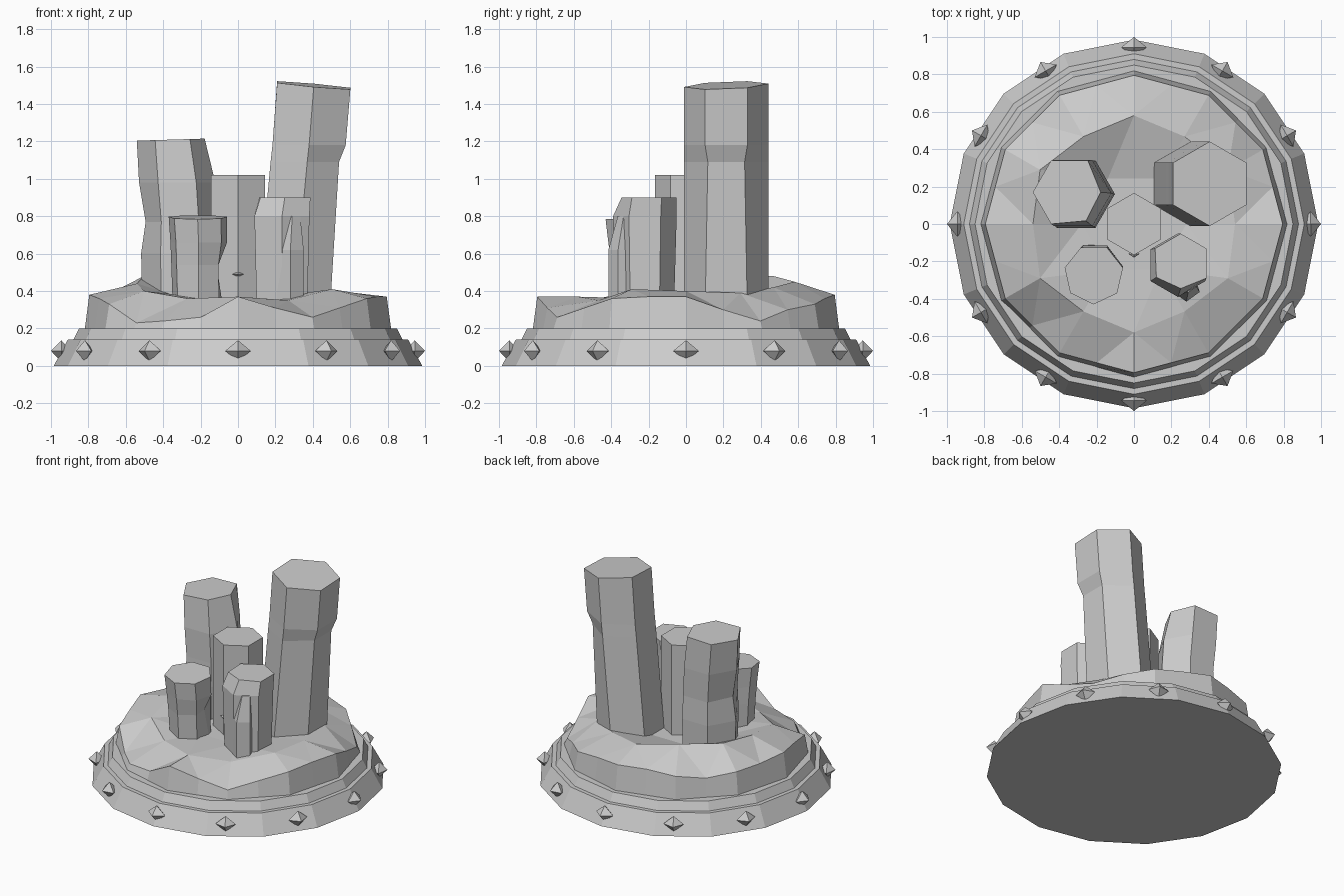
import bpy, bmesh
from math import cos, sin, pi, radians
from mathutils import Vector

if "Cube" in bpy.data.objects:
    bpy.data.objects.remove(bpy.data.objects["Cube"], do_unlink=True)

stone = bpy.data.materials.new("grey stone")
stone.use_nodes = True
GREY = (0.6, 0.6, 0.6, 1)
stone.diffuse_color = GREY
stone.node_tree.nodes["Principled BSDF"].inputs["Base Color"].default_value = GREY


def finish(name, bm):
    bmesh.ops.recalc_face_normals(bm, faces=bm.faces)
    mesh = bpy.data.meshes.new(name)
    bm.to_mesh(mesh)
    bm.free()
    mesh.materials.append(stone)
    obj = bpy.data.objects.new(name, mesh)
    bpy.context.collection.objects.link(obj)
    return obj


def polar(r, degrees, z):
    a = radians(degrees)
    return Vector((r * cos(a), r * sin(a), z))


def loft(name, rings):
    """Join rings of equal length and cap both ends."""
    bm = bmesh.new()
    rows = [[bm.verts.new(p) for p in ring] for ring in rings]
    n = len(rows[0])
    for low, high in zip(rows, rows[1:]):
        for i in range(n):
            j = (i + 1) % n
            bm.faces.new((low[i], low[j], high[j], high[i]))
    bm.faces.new(rows[0])
    bm.faces.new(rows[-1])
    return finish(name, bm)


def column(name, sides, radius, turn, levels, dents=(), tilt=(0, 0)):
    """Leaning prism; levels hold x, y, z, scale, dents hold level, corner, factor."""
    rings = []
    for x, y, z, s in levels:
        rings.append([polar(radius * s, turn + 360 * i / sides, 0) + Vector((x, y, z))
                      for i in range(sides)])
    for lev, i, f in dents:
        x, y, z, s = levels[lev]
        mid = Vector((x, y, z))
        rings[lev][i] = mid + (rings[lev][i] - mid) * f
    x, y, z, s = levels[-1]
    for p in rings[-1]:
        p.z += tilt[0] * (p.x - x) + tilt[1] * (p.y - y)
    return loft(name, rings)


def stud(name, centre, angle, radial, across, tall):
    """Eight-faced point set on a surface."""
    bm = bmesh.new()
    out, side = polar(radial, angle, 0), polar(across, angle + 90, 0)
    for d in (out, side, Vector((0, 0, tall))):
        bm.verts.new(centre + d)
        bm.verts.new(centre - d)
    bmesh.ops.convex_hull(bm, input=bm.verts)
    return finish(name, bm)


# Stepped plinth
profile = [(.985, 0), (.91, .14), (.88, .14), (.85, .2), (.78, .2)]
loft("plinth", [[polar(r, 22.5 * i, z) for i in range(16)] for r, z in profile])

# Studs around the plinth
for k in range(12):
    stud("plinth_stud", polar(.945, 30 * k, .08), 30 * k, .055, .068, .057)

# Rocky ground with a broken rim
rim_z = [.37, .30, .24, .30, .33, .36, .38, .38, .36, .33, .36, .36,
         .38, .36, .33, .23, .24, .26, .37, .31, .26, .31, .36, .37]
mid_z = [.40, .39, .42, .45, .48, .48, .44, .40, .36, .37, .35, .41]
bm = bmesh.new()
flat = cos(pi / 12)
foot = [bm.verts.new(polar(.82 * (flat if i % 2 else 1), 15 * i, .19)) for i in range(24)]
rim = [bm.verts.new(polar(.795 * (flat if i % 2 else 1), 15 * i, z)) for i, z in enumerate(rim_z)]
mid = [bm.verts.new(polar(.58 if i % 2 else .54, 30 * i, z)) for i, z in enumerate(mid_z)]
inner = [bm.verts.new(polar(.28, 60 * i, .36)) for i in range(6)]
for i in range(24):
    j = (i + 1) % 24
    bm.faces.new((foot[i], foot[j], rim[j], rim[i]))
for outer, ring in ((rim, mid), (mid, inner)):
    n = len(ring)
    for i in range(n):
        a, b, c = (outer[(2 * i + k) % (2 * n)] for k in range(3))
        j = (i + 1) % n
        bm.faces.new((a, b, ring[i]))
        bm.faces.new((b, ring[j], ring[i]))
        bm.faces.new((b, c, ring[j]))
bm.faces.new(inner)
bm.faces.new(foot)
finish("rocky_ground", bm)

# Stone columns
column("centre_column", 6, .166, 30, [(0, 0, .28, 1), (0, 0, 1.02, 1)])
stud("centre_column_chip", Vector((0, -.16, .49)), -90, .02, .03, .015)

column("tall_column", 6, .226, 30,
       [(.295, .215, .28, 1), (.37, .215, 1.09, 1), (.38, .215, 1.18, 1), (.405, .215, 1.5, 1)],
       dents=[(1, 0, .87), (1, 5, .87)], tilt=(-.09, .04))

column("back_column", 6, .2, 0,
       [(-.31, .16, .28, 1), (-.31, .16, .6, 1.04), (-.31, .16, .77, 1),
        (-.325, .165, .98, 1.02), (-.345, .17, 1.21, .98)],
       dents=[(2, 3, .92), (4, 0, .85), (4, 5, .9)], tilt=(.03, 0))

column("front_left_column", 7, .16, 64,
       [(-.21, -.24, .26, .88), (-.21, -.25, .54, .94), (-.21, -.26, .66, .97), (-.215, -.27, .795, 1)],
       dents=[(1, 6, .65), (1, 5, .9)], tilt=(0, .07))

column("front_right_column", 6, .165, 30,
       [(.235, -.22, .28, .94), (.235, -.22, .8, 1.03), (.25, -.21, .9, .96)],
       dents=[(2, 4, .85), (2, 3, .95)])

column("small_shard", 5, .075, 54,
       [(.28, -.34, .28, 1), (.28, -.34, .62, 1), (.29, -.32, .8, .6)])
